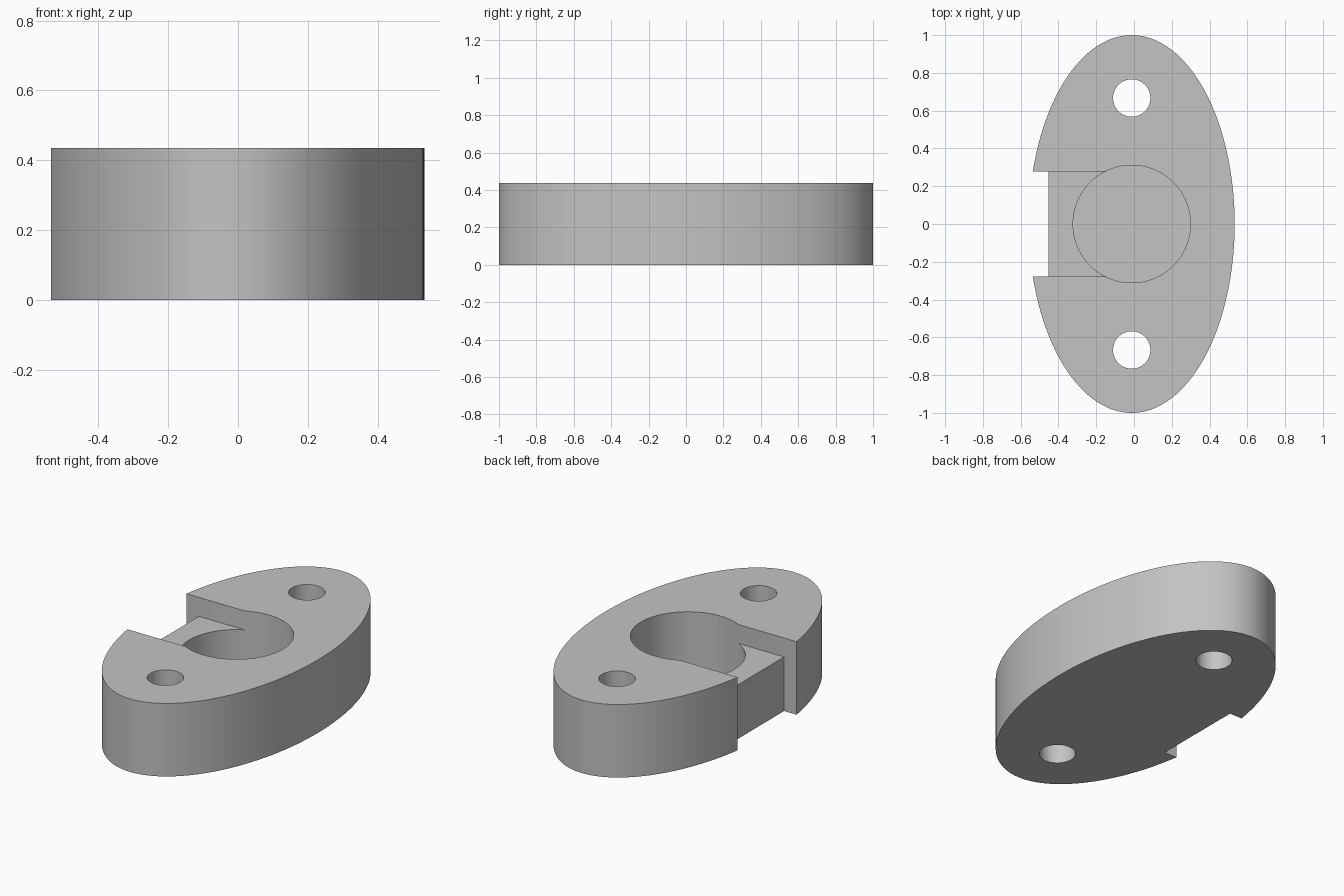
import bpy
import math

default_cube = bpy.data.objects.get("Cube")
if default_cube:
    bpy.data.objects.remove(default_cube, do_unlink=True)

HEIGHT = 0.436
CENTRE_X = -0.012
SLOT_HALF = 0.278      # half width of the side slot
SLOT_FLOOR = 0.323
POCKET_FLOOR = 0.1
RECESS_X = -0.453      # outer face of the slot block

grey = bpy.data.materials.new("plain grey")
grey.use_nodes = True
colour = (0.55, 0.55, 0.55, 1)
grey.diffuse_color = colour
grey.node_tree.nodes["Principled BSDF"].inputs["Base Color"].default_value = colour


def cylinder(name, rx, ry, y, z0, z1, sides):
    bpy.ops.mesh.primitive_cylinder_add(
        vertices=sides, radius=1, depth=1, location=(CENTRE_X, y, (z0 + z1) / 2))
    obj = bpy.context.object
    obj.name = name
    obj.scale = (rx, ry, z1 - z0)
    bpy.ops.object.transform_apply(location=True, rotation=False, scale=True)
    return obj


def box(name, x0, x1, half_y, z0, z1):
    bpy.ops.mesh.primitive_cube_add(size=1, location=((x0 + x1) / 2, 0, (z0 + z1) / 2))
    obj = bpy.context.object
    obj.name = name
    obj.scale = (x1 - x0, 2 * half_y, z1 - z0)
    bpy.ops.object.transform_apply(location=True, rotation=False, scale=True)
    return obj


# Oval body
body = cylinder("oval_flange_body", 0.545, 1, 0, 0, HEIGHT, 128)
body.data.materials.append(grey)

# Round pocket, shallow slot, full-height side recess and two bolt holes
cutters = [
    cylinder("pocket_cutter", 0.311, 0.311, 0, POCKET_FLOOR, 1, 96),
    box("slot_cutter", -1, CENTRE_X, SLOT_HALF, SLOT_FLOOR, 1),
    box("recess_cutter", -1, RECESS_X, SLOT_HALF, -1, 1),
]
for side in (-1, 1):
    cutters.append(cylinder("bolt_hole_cutter", 0.099, 0.099, side * 0.667, -1, 1, 64))

bpy.ops.object.select_all(action="DESELECT")
body.select_set(True)
bpy.context.view_layer.objects.active = body
for cutter in cutters:
    cutter.hide_render = True
    cut = body.modifiers.new("cut", "BOOLEAN")
    cut.operation = "DIFFERENCE"
    cut.solver = "EXACT"
    cut.object = cutter
    bpy.ops.object.modifier_apply(modifier=cut.name)
    bpy.data.objects.remove(cutter, do_unlink=True)

# Smooth curved walls, crisp rims
bpy.ops.object.shade_smooth_by_angle(angle=math.radians(30))
